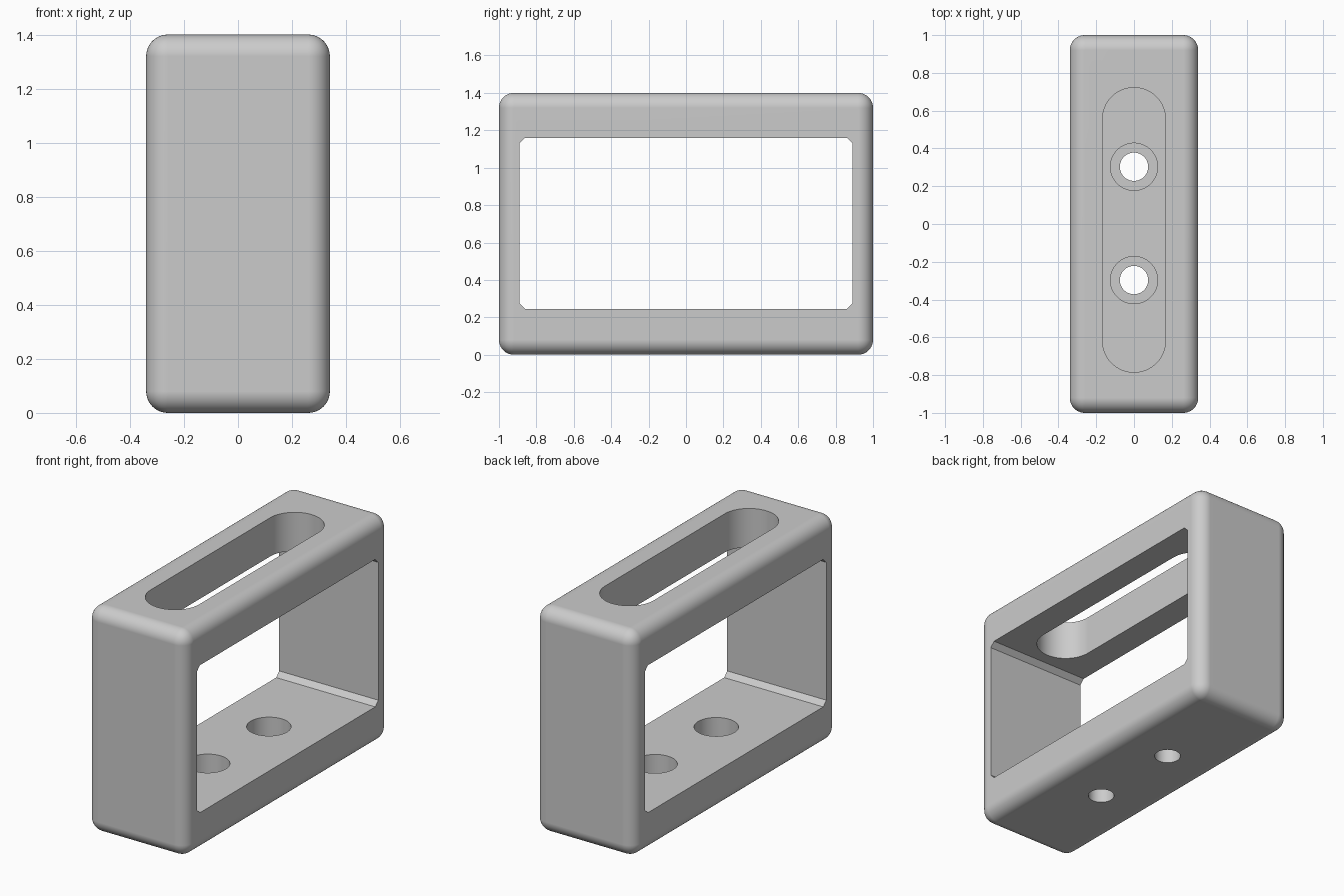
import bpy, bmesh, math
from mathutils import Vector

if "Cube" in bpy.data.objects:
    bpy.data.objects.remove(bpy.data.objects["Cube"], do_unlink=True)

grey = bpy.data.materials.new("light_grey")
grey.use_nodes = True
grey.diffuse_color = (0.6, 0.6, 0.6, 1)
grey.node_tree.nodes["Principled BSDF"].inputs["Base Color"].default_value = (0.6, 0.6, 0.6, 1)


def make_object(name, bm):
    bmesh.ops.recalc_face_normals(bm, faces=bm.faces)
    mesh = bpy.data.meshes.new(name)
    bm.to_mesh(mesh)
    bm.free()
    mesh.materials.append(grey)
    obj = bpy.data.objects.new(name, mesh)
    bpy.context.collection.objects.link(obj)
    return obj


def prism(name, points, depth):
    """Extrude a closed outline along the depth vector."""
    bm = bmesh.new()
    face = bm.faces.new([bm.verts.new(p) for p in points])
    out = bmesh.ops.extrude_face_region(bm, geom=[face])
    moved = [g for g in out["geom"] if isinstance(g, bmesh.types.BMVert)]
    bmesh.ops.translate(bm, verts=moved, vec=Vector(depth))
    return make_object(name, bm)


def slot(name, radius, y0, y1, z0, z1, steps=32):
    """Upright prism with rounded ends centred on y0 and y1."""
    points = []
    for centre, start in ((y1, 0), (y0, math.pi)):
        for i in range(steps + 1):
            if y0 == y1 and i == steps:
                continue
            a = start + math.pi * i / steps
            points.append((radius * math.cos(a), centre + radius * math.sin(a), z0))
    return prism(name, points, (0, 0, z1 - z0))


# Rounded outer block
bm = bmesh.new()
bmesh.ops.create_cube(bm, size=1)
bmesh.ops.scale(bm, verts=bm.verts, vec=(0.68, 2, 1.4))
bmesh.ops.translate(bm, verts=bm.verts, vec=(0, 0, 0.7))
bmesh.ops.bevel(bm, geom=bm.edges[:], offset=0.08, segments=10, profile=0.5, affect="EDGES")
frame = make_object("rounded_frame", bm)

# Chamfered side-to-side window
w, lo, hi, c = 0.89, 0.245, 1.16, 0.03
outline = [(-w + c, lo), (w - c, lo), (w, lo + c), (w, hi - c),
           (w - c, hi), (-w + c, hi), (-w, hi - c), (-w, lo + c)]
cutters = [prism("window_cutter", [(-0.5, y, z) for y, z in outline], (1, 0, 0))]

# Long slot through the top bar
cutters.append(slot("slot_cutter", 0.167, -0.618, 0.555, 1.0, 1.5))

# Counterbored screw holes through the base
for y in (-0.297, 0.303):
    cutters.append(slot("hole_cutter", 0.075, y, y, -0.1, 0.5))
    cutters.append(slot("counterbore_cutter", 0.125, y, y, 0.1, 0.6))

bpy.ops.object.select_all(action="DESELECT")
frame.select_set(True)
bpy.context.view_layer.objects.active = frame
for cutter in cutters:
    mod = frame.modifiers.new("cut", "BOOLEAN")
    mod.operation = "DIFFERENCE"
    mod.solver = "EXACT"
    mod.object = cutter
    bpy.ops.object.modifier_apply(modifier=mod.name)
    bpy.data.objects.remove(cutter, do_unlink=True)

# Smooth rounds, crisp cut edges
bpy.ops.object.shade_smooth_by_angle(angle=math.radians(30))
normals = frame.modifiers.new("flat_face_normals", "WEIGHTED_NORMAL")
normals.keep_sharp = True
